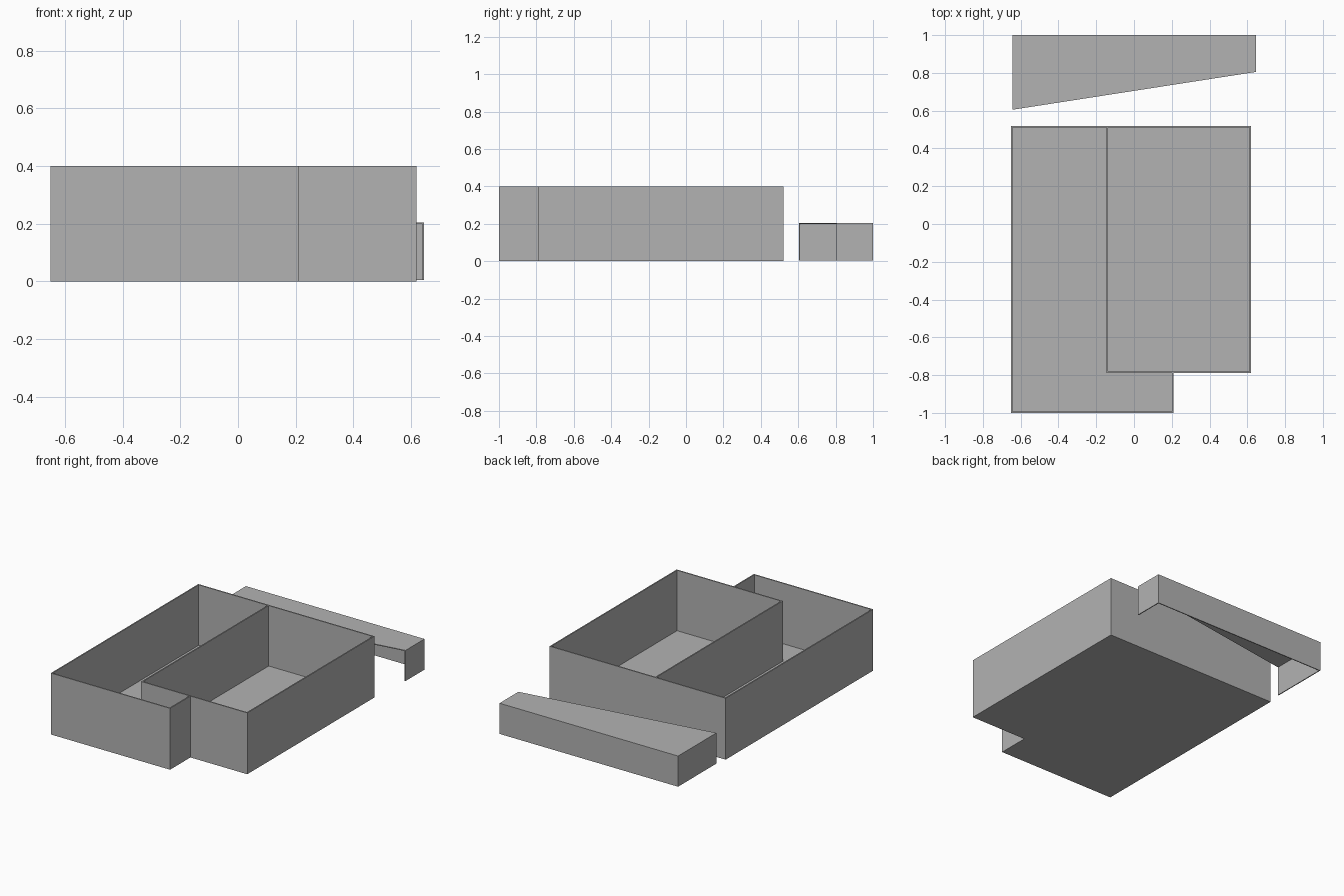
import bpy
import bmesh

cube = bpy.data.objects.get("Cube")
if cube:
    bpy.data.objects.remove(cube, do_unlink=True)

grey = bpy.data.materials.new("plain_grey")
grey.use_nodes = True
colour = (0.45, 0.45, 0.45, 1)
grey.diffuse_color = colour
grey.node_tree.nodes["Principled BSDF"].inputs["Base Color"].default_value = colour


def prism(name, outline, bottom, top, wall=0, floor=0):
    """Upright prism from a plan outline; a wall thickness hollows it from above."""
    bm = bmesh.new()
    base = bm.faces.new([bm.verts.new((x, y, bottom)) for x, y in outline])
    made = bmesh.ops.extrude_face_region(bm, geom=[base], use_keep_orig=True)["geom"]
    lid = next(g for g in made if isinstance(g, bmesh.types.BMFace))
    bmesh.ops.translate(bm, verts=lid.verts, vec=(0, 0, top - bottom))
    bmesh.ops.recalc_face_normals(bm, faces=bm.faces)
    if wall:
        bmesh.ops.inset_region(bm, faces=[lid], thickness=wall, use_even_offset=True)
        # Duplicate the rim loop downward so the walls stand vertical
        low = bmesh.ops.extrude_face_region(bm, geom=[lid])["geom"]
        if lid.is_valid:
            bm.faces.remove(lid)
        verts = [g for g in low if isinstance(g, bmesh.types.BMVert)]
        bmesh.ops.translate(bm, verts=verts, vec=(0, 0, bottom + floor - top))
        bmesh.ops.recalc_face_normals(bm, faces=bm.faces)
    mesh = bpy.data.meshes.new(name)
    bm.to_mesh(mesh)
    bm.free()
    mesh.materials.append(grey)
    obj = bpy.data.objects.new(name, mesh)
    bpy.context.collection.objects.link(obj)
    return obj


# Open tray with a stepped front corner
t = 0.008
left, right, step_x = -0.65, 0.62, 0.21
front, step_y, back, height = -1.0, -0.79, 0.52, 0.4
prism("tray", [(left, front), (step_x, front), (step_x, step_y),
               (right, step_y), (right, back), (left, back)],
      0, height, wall=t, floor=0.006)

# Bent divider between the two compartments
div = -0.145
prism("divider", [(div, step_y), (step_x - t, step_y), (step_x - t, step_y + t),
                  (div + t, step_y + t), (div + t, back - t), (div, back - t)],
      0.006, height)

# Separate tapered shelf behind, open at the front and below
a, b, rear, s = -0.643, 0.645, 1.0, 0.006
long_y, short_y = 0.605, 0.805
prism("shelf_top", [(a, long_y), (b, short_y), (b, rear), (a, rear)], 0.2, 0.205)
slope = (short_y - long_y) / (b - a) * s
prism("shelf_sides", [(a, long_y), (a + s, long_y + slope), (a + s, rear - s),
                      (b - s, rear - s), (b - s, short_y - slope),
                      (b, short_y), (b, rear), (a, rear)], 0.005, 0.2)
